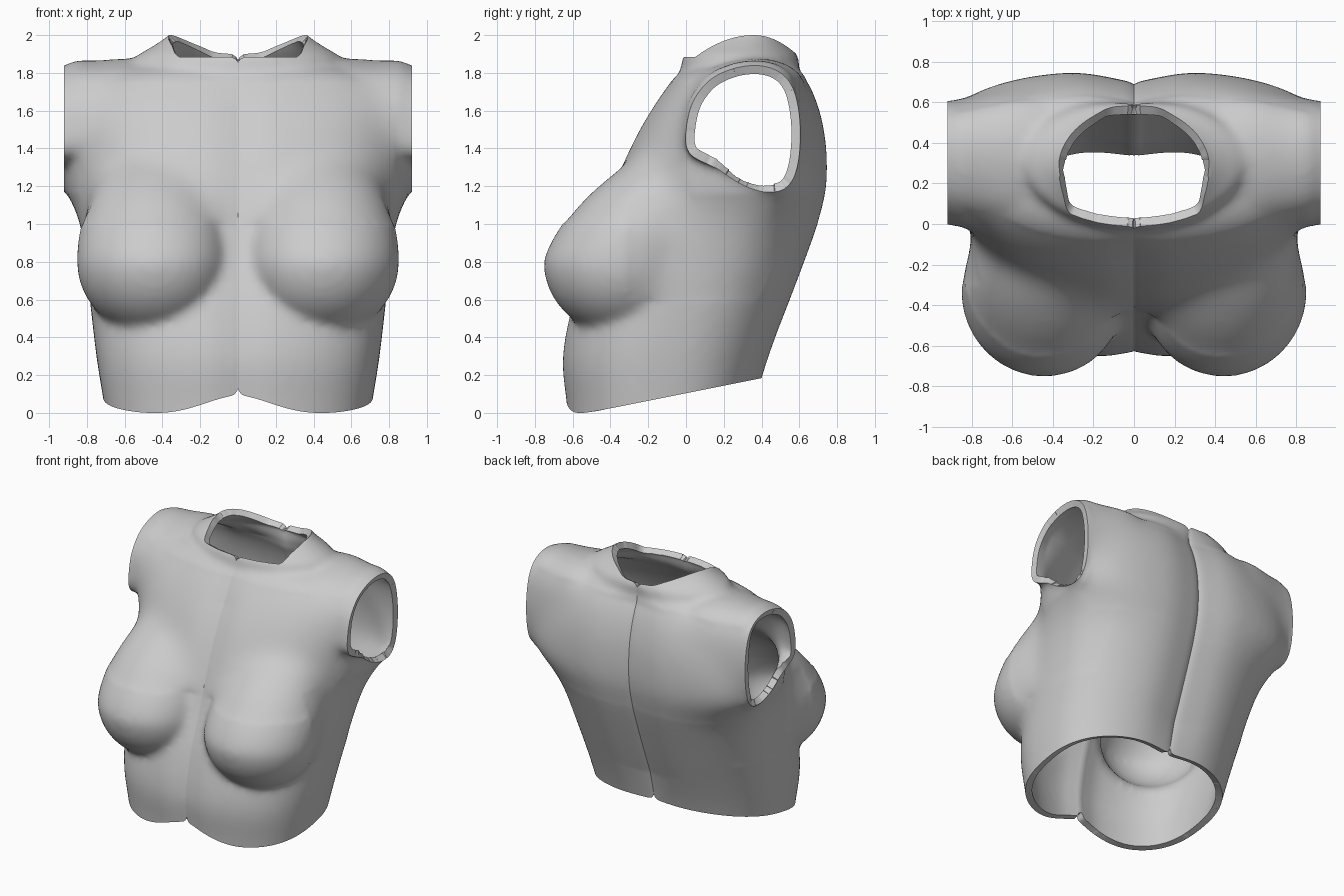
import bpy, bmesh, math
from mathutils import Vector

if "Cube" in bpy.data.objects:
    bpy.data.objects.remove(bpy.data.objects["Cube"])

N = 64
VOXEL = 0.022
WALL = 0.048


def spline(rows, k, closed=False):
    """Catmull-Rom through rows of numbers, k steps per span."""
    n, out = len(rows), []
    at = (lambda i: rows[i % n]) if closed else (lambda i: rows[max(0, min(n - 1, i))])
    for i in range(n if closed else n - 1):
        p = [at(i + j) for j in (-1, 0, 1, 2)]
        for s in range(k):
            t = s / k
            out.append([0.5 * (2 * b + (c - a) * t + (2 * a - 5 * b + 4 * c - d) * t * t
                               + (3 * b - a - 3 * c + d) * t ** 3) for a, b, c, d in zip(*p)])
    if not closed:
        out.append(list(rows[-1]))
    return out


def loft(bm, rings):
    """Closed solid through a list of equal point rings."""
    vs = [[bm.verts.new(p) for p in r] for r in rings]
    n = len(vs[0])
    for a, b in zip(vs, vs[1:]):
        for i in range(n):
            j = (i + 1) % n
            bm.faces.new((a[i], a[j], b[j], b[i]))
    bm.faces.new(vs[0][::-1])
    bm.faces.new(vs[-1])


def oval(z, rx, y0, y1, ym, e):
    """Superellipse ring at height z, widest at y = ym."""
    pts = []
    for i in range(N):
        c, s = math.cos(2 * math.pi * i / N), math.sin(2 * math.pi * i / N)
        depth = y1 - ym if s > 0 else ym - y0
        pts.append((math.copysign(abs(c) ** (2 / e), c) * rx,
                    ym + math.copysign(abs(s) ** (2 / e), s) * depth, z))
    return pts


def bake(obj):
    """Apply all modifiers."""
    dg = bpy.context.evaluated_depsgraph_get()
    me = bpy.data.meshes.new_from_object(obj.evaluated_get(dg))
    obj.modifiers.clear()
    obj.data = me


def cut(bm, co, no):
    bmesh.ops.bisect_plane(bm, geom=bm.verts[:] + bm.edges[:] + bm.faces[:], dist=1e-5,
                           plane_co=co, plane_no=no, clear_outer=True)


def cut_height(bm, f, up):
    """Cut along the height field f(x, y), dropping what is above or below."""
    for v in bm.verts:
        v.co.z -= f(v.co.x, v.co.y)
    cut(bm, (0, 0, 0), (0, 0, up))
    for v in bm.verts:
        v.co.z += f(v.co.x, v.co.y)


def relax(bm, rule, times):
    """Blend away creases on the vertices that meet a rule."""
    vs = [v for v in bm.verts if rule(*v.co)]
    for _ in range(times):
        bmesh.ops.smooth_vert(bm, verts=vs, factor=.5, use_axis_x=True,
                              use_axis_y=True, use_axis_z=True)


bm = bmesh.new()

# rib cage: height, half width, front y, back y, y of widest point
ribs = [(-.15, .68, -.62, .30, -.13), (.05, .71, -.64, .375, -.13), (.3, .75, -.66, .46, -.1),
        (.6, .785, -.60, .575, 0), (.9, .82, -.49, .685, .15), (1.05, .855, -.44, .73, .30),
        (1.2, .92, -.39, .76, .45), (1.45, .94, -.28, .755, .40),
        (1.65, .90, -.16, .71, .33), (1.78, .74, -.06, .65, .3), (1.85, .50, .05, .57, .3)]
loft(bm, [oval(*r, 2.45) for r in spline(ribs, 5)])

# neck base, flaring into the shoulders
neck = [(1.70, .52, -.03, .64), (1.80, .54, -.03, .63), (1.88, .545, -.02, .615),
        (1.94, .455, .04, .56), (2.0, .368, .09, .53), (2.08, .31, .14, .50),
        (2.18, .29, .15, .48)]
loft(bm, [oval(z, a, f, b, .31, 2.0) for z, a, f, b in spline(neck, 4)])

# shoulder: arm-hole outline (y, z) swept along x
hole = [(0, 1.5), (.03, 1.65), (.1, 1.76), (.18, 1.82), (.3, 1.86), (.42, 1.86),
        (.52, 1.81), (.58, 1.7), (.605, 1.5), (.585, 1.3), (.53, 1.21), (.45, 1.19),
        (.35, 1.23), (.2, 1.31), (.05, 1.36), (.005, 1.41)]
outline = spline(hole, 4, True)
sweep = [(.08, .8, .85, 0), (.35, 1.2, .95, 0), (.55, 1.26, 1.0, .01), (.75, 1.12, 1.0, 0),
         (.86, 1.04, 1.0, 0), (.93, 1.0, .97, -.02), (1.06, .97, .93, -.03)]
loft(bm, [[(x, .31 + (y - .31) * sy, 1.5 + (z - 1.5) * sz + dz) for y, z in outline]
          for x, sy, sz, dz in spline(sweep, 4)])

# breast: round below, drawn out into the chest above
ball = bmesh.ops.create_uvsphere(bm, u_segments=48, v_segments=32, radius=1)["verts"]
for v in ball:
    x, y, z = v.co
    v.co = Vector((.443 + .41 * x, -.333 + .422 * y + .34 * max(0, z) ** 1.25,
                   .80 + z * (.64 if z > 0 else .392)))
bmesh.ops.recalc_face_normals(bm, faces=bm.faces[:])

# fuse the parts into one smooth skin
me = bpy.data.meshes.new("torso_shell")
bm.to_mesh(me)
bm.free()
torso = bpy.data.objects.new("torso_shell", me)
bpy.context.collection.objects.link(torso)
rm = torso.modifiers.new("fuse", 'REMESH')
rm.mode = 'VOXEL'
rm.voxel_size = VOXEL
sm = torso.modifiers.new("soften", 'SMOOTH')
sm.factor = 0.5
sm.iterations = 14
bake(torso)

# blend chest, flank and back; add centre valleys; cut waist, neck, arm hole and middle
bm = bmesh.new()
bm.from_mesh(torso.data)
relax(bm, lambda x, y, z: 1.0 < z < 1.75 and y < .1 and x < .84, 60)
relax(bm, lambda x, y, z: .6 < z < 1.15 and x > .65 and y > -.3, 50)
relax(bm, lambda x, y, z: 1.0 < z < 1.78 and y > .45 and x < .88, 50)
cut(bm, (0, 0, 0), (-1, 0, 0))
cut(bm, (.92, 0, 0), (1, 0, 0))
for v in bm.verts:
    x, y, z = v.co
    if y > .3:
        v.co.y -= min(1, (y - .3) / .2) * min(1, max(.2, (1.95 - z) / .2)) * (
            .05 * math.exp(-(x / .2) ** 2) + .02 * math.exp(-x / .03))
    elif y < 0:
        v.co.y += min(1, -y / .2) * (.025 * math.exp(-(x / .11) ** 2)
                                     + .008 * math.exp(-x / .02))


def waist(x, y):
    front = max(0, min(1, (-y - .2) / .3))
    return (.104 + .2 * y + .11 * front * math.exp(-(x / .27) ** 2)
            + .04 * math.exp(-abs(x) / .012))


def collar(x, y):
    w = .31 if y < .36 else .24
    return (1.885 + .115 * max(0, 1 - ((y - .36) / w) ** 2) + 2 * max(0, x - .37)
            - .03 * math.exp(-abs(x) / .012))


cut_height(bm, waist, -1)
cut_height(bm, collar, 1)
for v in bm.verts:
    if abs(v.co.x) < 1e-4:
        v.co.x = 0
bm.to_mesh(torso.data)
bm.free()

# mirror the half and give the skin its wall
mi = torso.modifiers.new("mirror", 'MIRROR')
mi.merge_threshold = 0.0005
so = torso.modifiers.new("wall", 'SOLIDIFY')
so.thickness = WALL
so.offset = -1
bake(torso)

# plain grey material
grey = bpy.data.materials.new("plain_grey")
grey.diffuse_color = (.6, .6, .6, 1)
grey.use_nodes = True
grey.node_tree.nodes["Principled BSDF"].inputs["Base Color"].default_value = grey.diffuse_color
torso.data.materials.clear()
torso.data.materials.append(grey)
for p in torso.data.polygons:
    p.material_index = 0

bpy.context.view_layer.objects.active = torso
torso.select_set(True)
bpy.ops.object.shade_smooth_by_angle(angle=math.radians(40))
